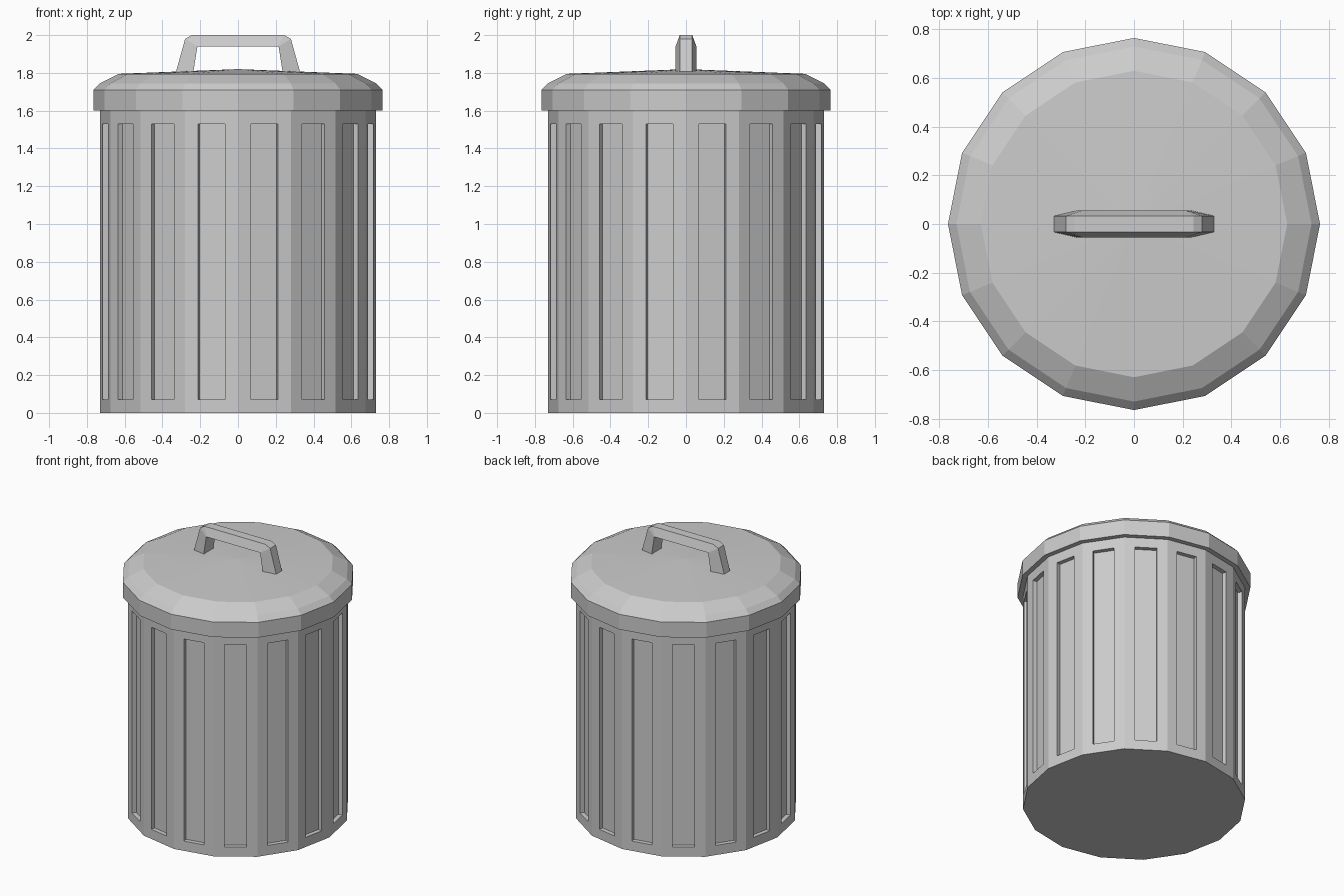
import bpy
import bmesh
from math import tau
from mathutils import Vector

SIDES = 16

cube = bpy.data.objects.get("Cube")
if cube:
    bpy.data.objects.remove(cube, do_unlink=True)

metal = bpy.data.materials.new("grey_metal")
metal.use_nodes = True
metal.diffuse_color = (0.6, 0.6, 0.6, 1)
metal.node_tree.nodes["Principled BSDF"].inputs["Base Color"].default_value = (0.6, 0.6, 0.6, 1)


def finish(name, bm):
    """Turn a bmesh into a flat-shaded object."""
    bmesh.ops.recalc_face_normals(bm, faces=bm.faces)
    mesh = bpy.data.meshes.new(name)
    bm.to_mesh(mesh)
    bm.free()
    mesh.materials.append(metal)
    obj = bpy.data.objects.new(name, mesh)
    bpy.context.collection.objects.link(obj)
    return obj


# Body: sixteen-sided drum with a recessed panel in every side
height = 1.6
bm = bmesh.new()
bmesh.ops.create_cone(bm, cap_ends=True, segments=SIDES, radius1=0.73, radius2=0.73, depth=height)
bmesh.ops.translate(bm, verts=bm.verts, vec=(0, 0, height / 2))
bmesh.ops.recalc_face_normals(bm, faces=bm.faces)
panels = [f for f in bm.faces if abs(f.normal.z) < 0.5]
bmesh.ops.inset_individual(bm, faces=panels, thickness=0.07, use_even_offset=True)
bmesh.ops.inset_individual(bm, faces=panels, thickness=0.0005, depth=-0.03, use_even_offset=True)
finish("bin_body", bm)

# Lid: profile (radius, height) spun around the upright axis
profile = [(0, 1.6), (0.765, 1.6), (0.765, 1.71), (0.73, 1.745), (0.63, 1.795), (0, 1.82)]
bm = bmesh.new()
points = [bm.verts.new((r, 0, z)) for r, z in profile]
edges = [bm.edges.new(pair) for pair in zip(points, points[1:])]
bmesh.ops.spin(bm, geom=points + edges, cent=(0, 0, 0), axis=(0, 0, 1), angle=tau, steps=SIDES)
bmesh.ops.remove_doubles(bm, verts=bm.verts, dist=0.0005)
finish("lid", bm)

# Handle: bent bar, wide on its inner side and narrow on its outer side
outer = [(0.33, 1.8), (0.28, 1.98), (0.245, 2.0)]
inner = [(0.237, 1.8), (0.215, 1.94), (0.21, 1.94)]
stations = list(zip(outer, inner))
stations += [((-a, b), (-c, d)) for (a, b), (c, d) in reversed(stations)]
bm = bmesh.new()
rings = []
for (ox, oz), (ix, iz) in stations:
    corners = [(ox, -0.033, oz), (ox, 0.033, oz), (ix, 0.055, iz), (ix, -0.055, iz)]
    rings.append([bm.verts.new(Vector(c)) for c in corners])
for a, b in zip(rings, rings[1:]):
    for i in range(4):
        j = (i + 1) % 4
        bm.faces.new((a[i], a[j], b[j], b[i]))
bm.faces.new(rings[0])
bm.faces.new(rings[-1])
finish("lid_handle", bm)
